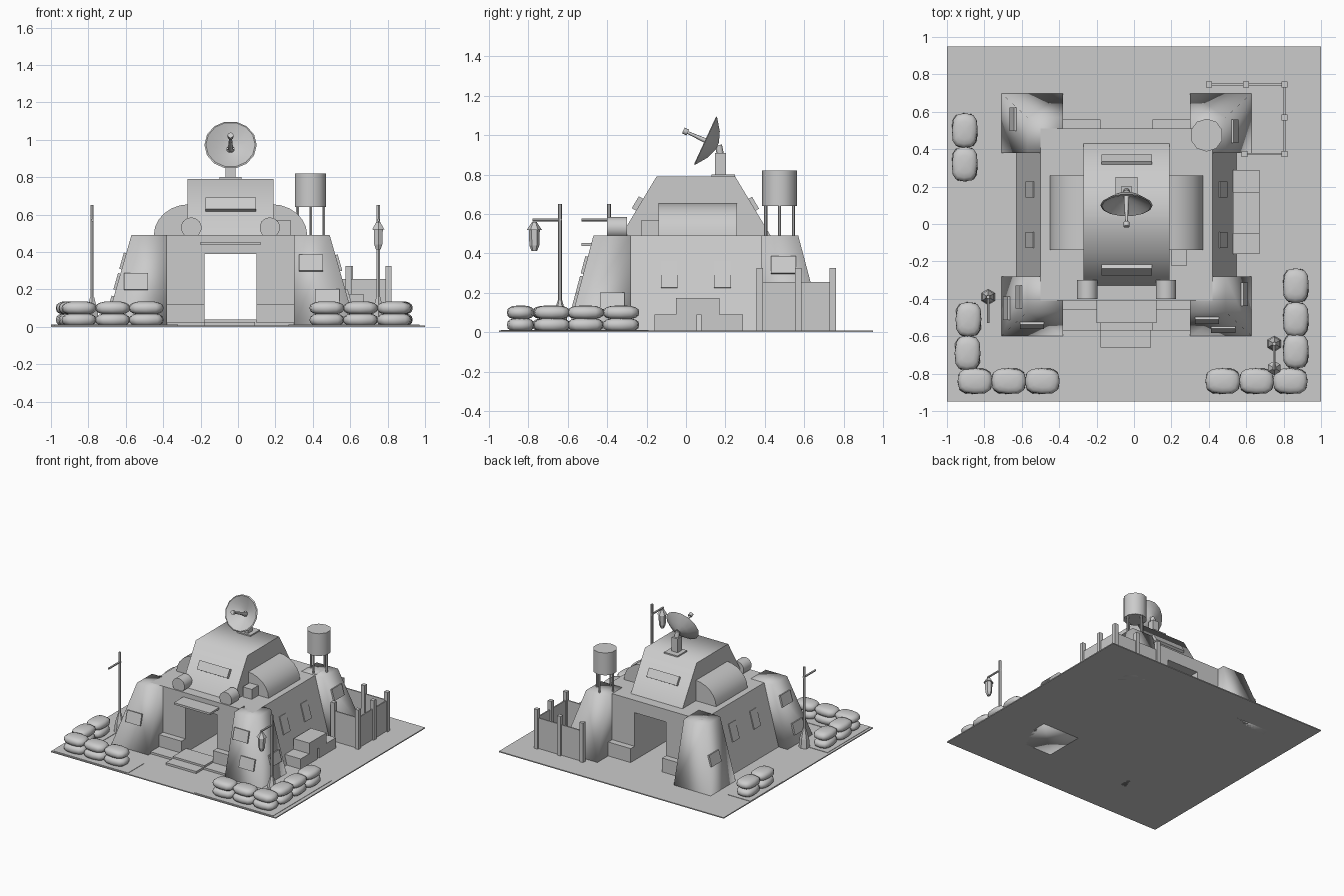
import bpy, bmesh, math
from mathutils import Vector, Matrix

if "Cube" in bpy.data.objects:
    bpy.data.objects.remove(bpy.data.objects["Cube"], do_unlink=True)

grey = bpy.data.materials.new("stone grey")
grey.use_nodes = True
GREY = (0.6, 0.6, 0.6, 1)
grey.diffuse_color = GREY
grey.node_tree.nodes["Principled BSDF"].inputs["Base Color"].default_value = GREY

CX, CY = -0.04, 0.05      # centre of the building
ROOF = 0.49


def finish(name, bm, smooth=30):
    bmesh.ops.recalc_face_normals(bm, faces=bm.faces)
    me = bpy.data.meshes.new(name)
    bm.to_mesh(me)
    bm.free()
    me.materials.append(grey)
    ob = bpy.data.objects.new(name, me)
    bpy.context.collection.objects.link(ob)
    if smooth:
        bpy.ops.object.select_all(action='DESELECT')
        ob.select_set(True)
        bpy.context.view_layer.objects.active = ob
        bpy.ops.object.shade_smooth_by_angle(angle=math.radians(smooth))
    return ob


def box(name, x, y, z, matrix=None):
    bm = bmesh.new()
    bmesh.ops.create_cube(bm, size=1)
    for v in bm.verts:
        v.co = [lo + (c + 0.5) * (hi - lo) for c, (lo, hi) in zip(v.co, (x, y, z))]
    if matrix:
        bm.transform(matrix)
    return finish(name, bm, 0)


def rod(name, a, b, r1, r2=None, sides=8, smooth=50):
    a, b = Vector(a), Vector(b)
    bm = bmesh.new()
    bmesh.ops.create_cone(bm, cap_ends=True, segments=sides, radius1=r1,
                          radius2=r1 if r2 is None else r2, depth=(b - a).length)
    bm.transform(Matrix.Translation((a + b) / 2)
                 @ (b - a).to_track_quat('Z', 'Y').to_matrix().to_4x4())
    return finish(name, bm, smooth)


def extrude(name, pts, place, lo, hi, smooth=30):
    """Extrude a 2D outline; place(u, v, w) maps it into space."""
    bm = bmesh.new()
    f = bm.faces.new([bm.verts.new(place(u, v, lo)) for u, v in pts])
    new = bmesh.ops.extrude_face_region(bm, geom=[f])["geom"]
    shift = Vector(place(0, 0, hi)) - Vector(place(0, 0, lo))
    bmesh.ops.translate(bm, vec=shift, verts=[g for g in new if isinstance(g, bmesh.types.BMVert)])
    return finish(name, bm, smooth)


def along_y(u, v, w):
    return (u, w, v)


def along_x(u, v, w):
    return (w, u, v)


# Ground
box("ground", (-1, 1), (-0.95, 0.95), (0, 0.008))
for x, y in [((-0.98, -0.32), (-0.94, -0.74)), ((-0.98, -0.79), (-0.74, -0.4)),
             ((0.27, 0.97), (-0.94, -0.74)), ((0.77, 0.97), (-0.74, -0.19)),
             ((-1, -0.8), (0.19, 0.61))]:
    box("sandbag_pad", x, y, (0, 0.011))

# Main hall with a passage from front to back
half = [(0.14, 0), (0.59, 0), (0.46, ROOF)]
arch = [(CX + x, z) for x, z in half] + [(CX - x, z) for x, z in reversed(half)]
arch += [(CX - 0.14, 0.39), (CX + 0.14, 0.39)]
extrude("main_hall", arch, along_y, CY - 0.46, CY + 0.46)
for sx in (-1, 1):
    for sy in (-1, 1):
        box("wall_footing", sorted((CX + sx * 0.14, CX + sx * 0.34)),
            sorted((CY + sy * 0.4, CY + sy * 0.51)), (0, 0.12))

# Corner towers, vertical inside and sloped outside
SLOPE = 0.14 / ROOF
for sx in (-1, 1):
    for sy in (-1, 1):
        bm = bmesh.new()
        bmesh.ops.create_cube(bm, size=1)
        for v in bm.verts:
            top = v.co.z > 0
            ox = (0.53 if top else 0.67) if v.co.x > 0 else 0.34
            oy = (0.52 if top else 0.65) if v.co.y > 0 else 0.33
            v.co = (CX + sx * ox, CY + sy * oy, ROOF if top else 0)
        finish("corner_tower", bm, 92)

# Upper storey and rounded side bays
extrude("upper_storey", [(-0.33, ROOF), (-0.15, 0.79), (0.25, 0.79), (0.43, ROOF)],
        along_x, CX - 0.23, CX + 0.23, 70)
for s in (-1, 1):
    arc = [(CX + s * (0.22 + 0.19 * math.cos(a)), ROOF + 0.165 * math.sin(a))
           for a in [i * math.pi / 12 for i in range(7)]]
    extrude("side_bay", arc + [(CX + s * 0.22, ROOF)], along_y, -0.14, 0.26)
    # Slit window on the front and back slopes
    tilt = Matrix.Translation((CX, CY + s * 0.29, 0.65)) @ Matrix.Rotation(s * 0.54, 4, 'X')
    box("slit_window", (-0.135, 0.135), (-0.02, 0.015), (-0.035, 0.035), tilt)
    rod("front_drum", (CX + s * 0.21, -0.40, 0.53), (CX + s * 0.21, -0.30, 0.53), 0.055, sides=14)
box("roof_box", (0.2, 0.28), (-0.225, -0.14), (ROOF, 0.57))

# Awning and steps
box("awning", (-0.2, 0.12), (-0.53, -0.4), (0.437, 0.453))
box("upper_step", (-0.38, 0.3), (-0.57, -0.4), (0, 0.024))
box("door_step", (-0.18, 0.1), (-0.57, -0.4), (0, 0.04))
box("lower_step", (-0.18, 0.09), (-0.66, -0.57), (0, 0.025))


# Raised panels lying on the sloped walls
def side_panel(name, s, y, z, base, w, h):
    x = CX + s * (base - SLOPE * z)
    m = Matrix.Translation((x, y, z)) @ Matrix.Rotation(-s * math.atan(SLOPE), 4, 'Y')
    box(name, (-0.013, 0.013), (-w / 2, w / 2), (-h / 2, h / 2), m)


def front_panel(x, z):
    m = Matrix.Translation((x, -0.6 + 0.265 * z, z)) @ Matrix.Rotation(-math.atan(0.265), 4, 'X')
    box("tower_panel", (-0.065, 0.065), (-0.013, 0.013), (-0.045, 0.045), m)


for x, z in [(-0.545, 0.24), (0.39, 0.34), (0.478, 0.155)]:
    front_panel(x, z)
for s, y, z in [(-1, -0.45, 0.12), (-1, -0.39, 0.35), (-1, 0.56, 0.24),
                (1, -0.375, 0.155), (1, 0.495, 0.34)]:
    side_panel("tower_panel", s, y, z, 0.67, 0.125, 0.09)
for s in (-1, 1):
    for y in (-0.085, 0.185):
        side_panel("side_window", s, y, 0.29, 0.59, 0.085, 0.14)

# Dish aerial
C = Vector((CX, 0.10, 0.972))
axis = Vector((0, -0.91, 0.42)).normalized()
box("dish_base", (CX - 0.06, CX + 0.06), (0.13, 0.25), (0.79, 0.8))
box("dish_post", (CX - 0.027, CX + 0.027), (0.148, 0.202), (0.8, 0.91))
rod("dish_neck", (CX, 0.175, 0.9), (CX, 0.165, 0.95), 0.018)
bm = bmesh.new()
SEG = 14
rings = []
for r, d in [(0.14, 0), (0.075, -0.045), (0.02, -0.065), (0.02, -0.055), (0.075, -0.033), (0.132, 0.004)]:
    ring = [bm.verts.new((r * math.cos(2 * math.pi * i / SEG),
                          r * math.sin(2 * math.pi * i / SEG), d)) for i in range(SEG)]
    rings.append(ring)
for a, b in zip(rings, rings[1:] + rings[:1]):
    for i in range(SEG):
        j = (i + 1) % SEG
        bm.faces.new((a[i], a[j], b[j], b[i]))
bmesh.ops.holes_fill(bm, edges=bm.edges)
bm.transform(Matrix.Translation(C) @ axis.to_track_quat('Z', 'Y').to_matrix().to_4x4())
finish("dish", bm, 40)
rod("dish_feed_arm", C - axis * 0.06, C + axis * 0.1, 0.015, 0.007)
rod("dish_feed_tip", C + axis * 0.1, C + axis * 0.125, 0.016)

# Water tank on four legs
TX, TY = 0.388, 0.475
rod("water_tank", (TX, TY, 0.64), (TX, TY, 0.82), 0.088, sides=10)
for i in range(4):
    x, y = TX + 0.07 * math.cos(i * math.pi / 2), TY + 0.07 * math.sin(i * math.pi / 2)
    rod("tank_leg", (x, y, 0.48), (x, y, 0.65), 0.008, sides=6)

# Fence around the back yard
posts = [(0.4, 0.745), (0.6, 0.745), (0.805, 0.745), (0.805, 0.57), (0.805, 0.375), (0.59, 0.375)]
for x, y in posts:
    box("fence_post", (x - 0.016, x + 0.016), (y - 0.016, y + 0.016), (0, 0.325))
for (x1, y1), (x2, y2) in zip(posts, posts[1:]):
    x, y = sorted((x1, x2)), sorted((y1, y2))
    box("fence_panel", (x[0] - 0.005, x[1] + 0.005), (y[0] - 0.005, y[1] + 0.005), (0.01, 0.255))

# Stacked crates
for y, z in [((-0.16, 0.055), (0, 0.09)), ((0.075, 0.29), (0, 0.09)), ((-0.05, 0.17), (0.09, 0.175))]:
    box("crate", (0.53, 0.67), y, z)


# Lamp posts
def lamp_post(x, y, lamp):
    rod("lamp_foot", (x, y, 0), (x, y, 0.08), 0.042, 0.035, 6)
    rod("lamp_collar", (x, y, 0.08), (x, y, 0.16), 0.035, 0.012, 6)
    rod("lamp_pole", (x, y, 0.1), (x, y, 0.65), 0.01, sides=6)
    rod("lamp_arm", (x, y + 0.01, 0.57), (x, y - 0.14, 0.57), 0.008, sides=6)
    if lamp:
        y -= 0.13
        rod("lamp_cap", (x, y, 0.52), (x, y, 0.56), 0.038, 0.012, 6)
        rod("lamp_glass", (x, y, 0.44), (x, y, 0.52), 0.025, 0.028, 6)
        rod("lamp_tip", (x, y, 0.412), (x, y, 0.44), 0.014, 0.025, 6)


lamp_post(-0.78, -0.39, False)
lamp_post(0.75, -0.64, True)


# Sandbag walls, two layers high
def sandbag(x, y, z, turn):
    bm = bmesh.new()
    bmesh.ops.create_uvsphere(bm, u_segments=12, v_segments=8, radius=1)
    for v in bm.verts:
        v.co = [math.copysign(abs(c) ** p, c) for c, p in zip(v.co, (0.7, 0.7, 0.8))]
    bm.transform(Matrix.Translation((x, y, z)) @ Matrix.Rotation(turn, 4, 'Z')
                 @ Matrix.Diagonal((0.093, 0.069, 0.036, 1)))
    finish("sandbag", bm, 60)


columns = [(-0.885, -0.51), (-0.89, -0.69), (-0.905, 0.5), (-0.905, 0.32),
           (0.865, -0.33), (0.865, -0.51), (0.865, -0.68)]
rows = [(x, -0.84) for x in (-0.85, -0.67, -0.49, 0.475, 0.655, 0.835)]
for i, (x, y) in enumerate(columns + rows):
    turn = math.pi / 2 if i < len(columns) else 0
    for z, wobble in ((0.037, 0.06), (0.1, -0.05)):
        sandbag(x, y, z, turn + wobble)
